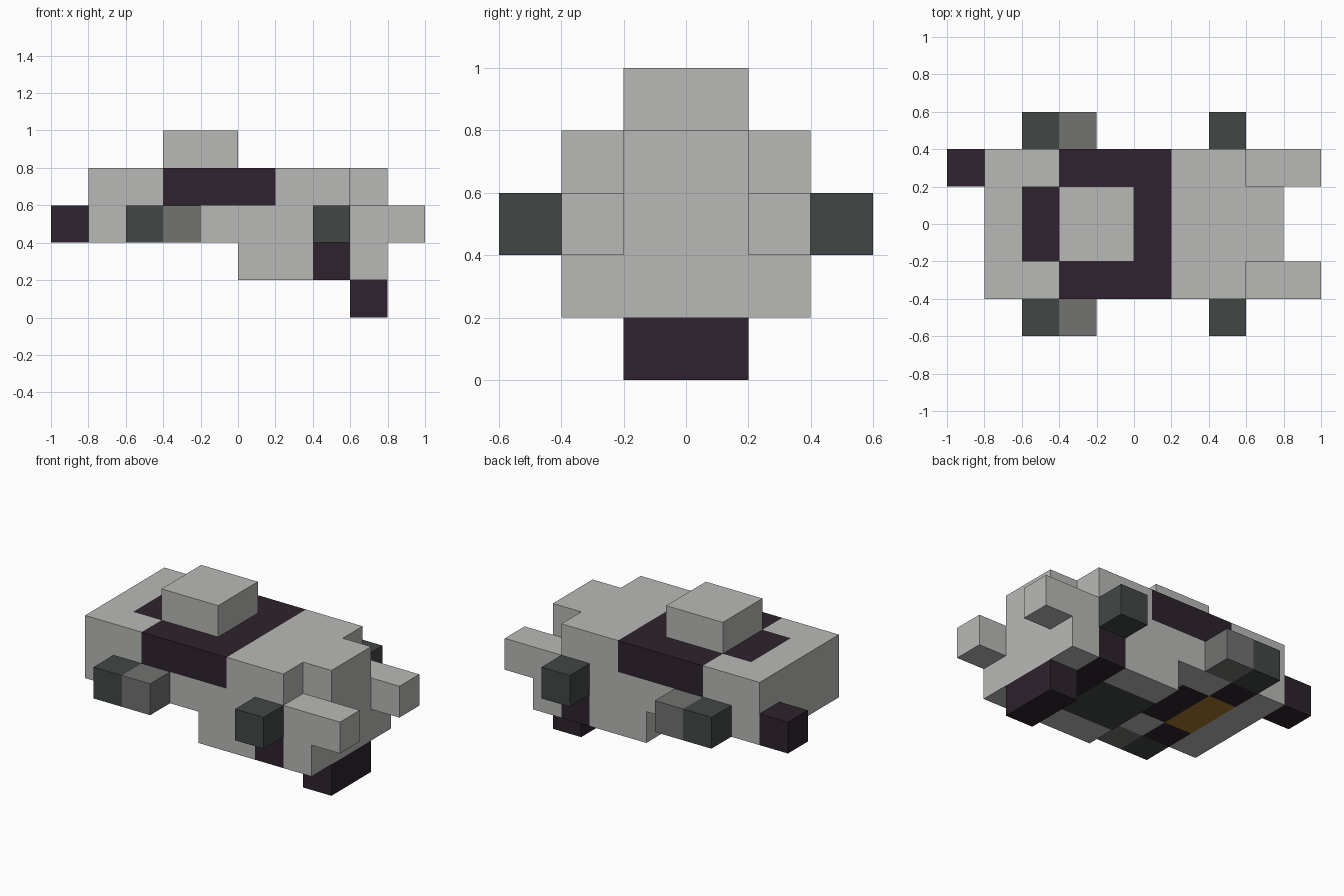
import bpy, bmesh
from mathutils import Vector

CELL = 0.2  # edge length of one cube

old = bpy.data.objects.get("Cube")
if old:
    bpy.data.objects.remove(old, do_unlink=True)


def make_material(name, rgb):
    mat = bpy.data.materials.new(name)
    mat.use_nodes = True
    mat.diffuse_color = (*rgb, 1)
    mat.node_tree.nodes["Principled BSDF"].inputs["Base Color"].default_value = (*rgb, 1)
    return mat


LIGHT, PURPLE, GREEN, GREY, GOLD = range(5)
materials = [
    make_material("light grey", (0.485, 0.485, 0.474)),
    make_material("dark purple", (0.027, 0.016, 0.026)),
    make_material("dark green grey", (0.053, 0.063, 0.060)),
    make_material("mid grey", (0.168, 0.168, 0.165)),
    make_material("gold", (0.39, 0.19, 0.03)),
]

parts = {}  # part name -> {cell: colour}


def fill(part, xs, ys, zs, colour=LIGHT):
    """Fill or repaint a block of cells; each range is (start, stop) in cells."""
    cells = parts.setdefault(part, {})
    for x in range(*xs):
        for y in range(*ys):
            for z in range(*zs):
                cells[x, y, z] = colour


WIDE, MID = (-2, 2), (-1, 1)
SIDES = {"right": (-2, -1), "left": (1, 2)}
PODS = {"right": (-3, -2), "left": (2, 3)}

# Hull: long upper body, lower block and nose
fill("hull", (-4, 3), WIDE, (2, 4))
fill("hull", (0, 4), WIDE, (1, 2))
fill("hull", (3, 4), MID, (2, 4))

# Dark bands on the roof and flanks
for ys in SIDES.values():
    fill("hull", (-2, 1), ys, (3, 4), PURPLE)
fill("hull", (0, 1), MID, (3, 4), PURPLE)
fill("hull", (-3, -2), MID, (3, 4), PURPLE)

# Underside panels
fill("hull", (2, 3), WIDE, (1, 2), PURPLE)
fill("hull", (0, 2), MID, (1, 2), GREEN)
fill("hull", (-2, -1), MID, (2, 3), PURPLE)
fill("hull", (-3, -2), WIDE, (2, 3), PURPLE)
fill("hull", (-3, -2), MID, (2, 3), GOLD)

# Roof block, lower foot and tail
fill("roof_block", (-2, 0), MID, (4, 5))
fill("foot", (3, 4), MID, (0, 1), PURPLE)
fill("tail", (-5, -4), SIDES["left"], (2, 3), PURPLE)

# Paired arms and side pods
for side in SIDES:
    fill(side + "_arm", (3, 5), SIDES[side], (2, 3))
    fill(side + "_near_pod", (2, 3), PODS[side], (2, 3), GREEN)
    fill(side + "_far_pod", (-3, -2), PODS[side], (2, 3), GREEN)
    fill(side + "_far_pod", (-2, -1), PODS[side], (2, 3), GREY)

occupied = {cell for cells in parts.values() for cell in cells}


def build(name, cells):
    """Make one object from the exposed cube faces of a part."""
    bm = bmesh.new()
    for cell, colour in cells.items():
        centre = Vector(cell) + Vector((0.5, 0.5, 0.5))
        for axis in range(3):
            for sign in (-1, 1):
                normal = Vector((0, 0, 0))
                normal[axis] = sign
                if tuple(int(c + n) for c, n in zip(cell, normal)) in occupied:
                    continue
                u = Vector((0, 0, 0))
                u[(axis + 1) % 3] = 0.5
                v = normal.cross(u)
                mid = centre + normal / 2
                corners = (mid - u - v, mid + u - v, mid + u + v, mid - u + v)
                face = bm.faces.new([bm.verts.new(c * CELL) for c in corners])
                face.material_index = colour
    bmesh.ops.remove_doubles(bm, verts=bm.verts, dist=0.001)
    mesh = bpy.data.meshes.new(name)
    bm.to_mesh(mesh)
    bm.free()
    for mat in materials:
        mesh.materials.append(mat)
    bpy.context.scene.collection.objects.link(bpy.data.objects.new(name, mesh))


for part_name, part_cells in parts.items():
    build(part_name, part_cells)
